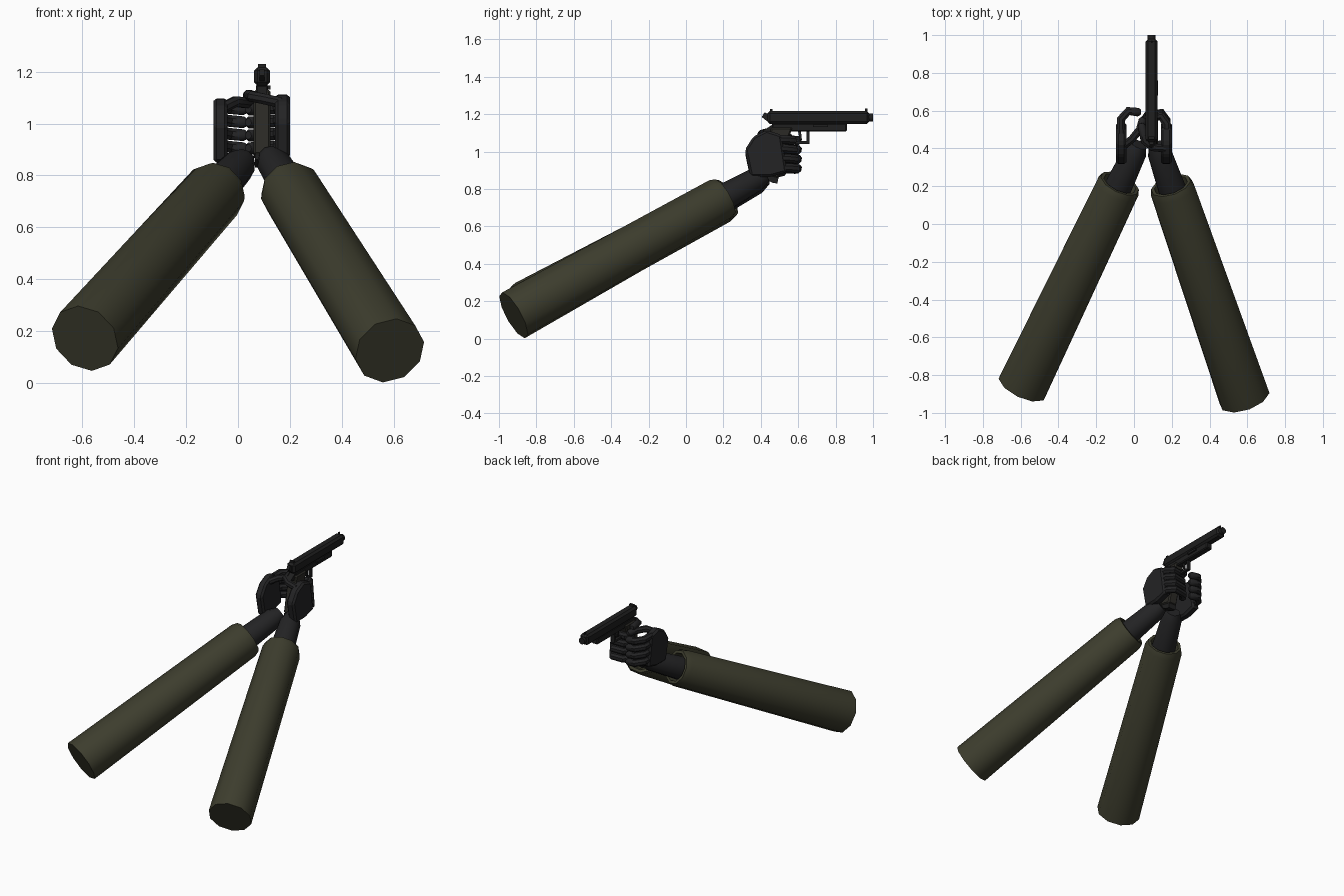
import bpy, bmesh, math
from mathutils import Vector

if "Cube" in bpy.data.objects:
    bpy.data.objects.remove(bpy.data.objects["Cube"])

def mat(name, rgb):
    m = bpy.data.materials.new(name)
    m.diffuse_color = (*rgb, 1)
    m.use_nodes = True
    m.node_tree.nodes["Principled BSDF"].inputs["Base Color"].default_value = m.diffuse_color
    return m

OLIVE = mat("olive_cloth", (0.047, 0.047, 0.027))
GLOVE = mat("black_glove", (0.017, 0.017, 0.018))
STEEL = mat("dark_steel", (0.014, 0.014, 0.014))
GRIP = mat("grip_brown", (0.024, 0.023, 0.019))

def finish(name, bm, m, smooth=None, bevel=0):
    bmesh.ops.recalc_face_normals(bm, faces=bm.faces)
    me = bpy.data.meshes.new(name)
    bm.to_mesh(me)
    bm.free()
    me.materials.append(m)
    ob = bpy.data.objects.new(name, me)
    bpy.context.collection.objects.link(ob)
    if bevel:
        b = ob.modifiers.new("bevel", 'BEVEL')
        b.width, b.segments = bevel, 1
    if smooth:
        bpy.ops.object.select_all(action='DESELECT')
        ob.select_set(True)
        bpy.context.view_layer.objects.active = ob
        bpy.ops.object.shade_smooth_by_angle(angle=math.radians(smooth))
    return ob

def rings(name, stations, m, sides, smooth=40):
    """Skin rings given as (centre, direction, radius), capped at both ends."""
    bm = bmesh.new()
    loops = []
    for c, d, r in stations:
        d = Vector(d).normalized()
        u = d.cross(Vector((0.02, 0.05, 1))).normalized()
        v = u.cross(d)
        loops.append([bm.verts.new(Vector(c) + r * (math.cos(a) * u + math.sin(a) * v))
                      for a in [2 * math.pi * (i + 0.5) / sides for i in range(sides)]])
    for a, b in zip(loops, loops[1:]):
        for i in range(sides):
            j = (i + 1) % sides
            bm.faces.new((a[i], a[j], b[j], b[i]))
    bm.faces.new(loops[0])
    bm.faces.new(loops[-1])
    return finish(name, bm, m, smooth)

def tube(name, pts, r, m, sides=8):
    """Finger-like tube with a narrowed tip."""
    p = [Vector(q) for q in pts]
    tip = (p[-1] - p[-2]).normalized()
    st = []
    for i, q in enumerate(p):
        d = (p[min(i + 1, len(p) - 1)] - q).normalized() + (q - p[max(i - 1, 0)]).normalized()
        st.append((q, d, r))
    st.append((p[-1] + tip * r * 0.6, tip, r * 0.6))
    return rings(name, st, m, sides)

def prism(name, yz, x0, x1, m, bevel=0):
    """Extrude a side-view outline across x."""
    bm = bmesh.new()
    f = bm.faces.new([bm.verts.new((x0, y, z)) for y, z in yz])
    ext = bmesh.ops.extrude_face_region(bm, geom=[f])
    bmesh.ops.translate(bm, vec=(x1 - x0, 0, 0),
                        verts=[v for v in ext["geom"] if isinstance(v, bmesh.types.BMVert)])
    return finish(name, bm, m, bevel=bevel)

def box(name, x, y, z, m, bevel=0):
    return prism(name, [(y[0], z[0]), (y[1], z[0]), (y[1], z[1]), (y[0], z[1])], *x, m, bevel)

# Sleeves with turned-in cuffs, and gloved wrists
for side, a, b in (("left", (-0.59, -0.86, 0.172), (-0.075, 0.215, 0.75)),
                   ("right", (0.585, -0.922, 0.125), (0.195, 0.205, 0.755))):
    a, b = Vector(a), Vector(b)
    d = (b - a).normalized()
    rings(side + "_sleeve", [(a, d, 0.139), (b - d * 0.035, d, 0.122), (b, d, 0.11),
                             (b, d, 0.092), (b - d * 0.05, d, 0.085)], OLIVE, 10)
    rings(side + "_wrist", [(b - d * 0.06, d, 0.078), (b + d * 0.2, d, 0.066),
                            (b + d * 0.255, d, 0.045)], GLOVE, 10)

# Palms
palm = [(0.345, 0.865), (0.315, 1.01), (0.36, 1.08), (0.43, 1.115),
        (0.51, 1.09), (0.54, 0.89), (0.45, 0.865)]
prism("right_palm", palm, 0.142, 0.20, GLOVE, 0.012)
prism("left_palm", [(y, z - 0.015) for y, z in palm], -0.095, -0.04, GLOVE, 0.012)

# Fingers: the left hand is open, the right one wraps the grip
for i in range(4):
    z, dy = 1.065 - i * 0.05, 0.006 * i
    tube(f"left_finger_{i}", [(-0.069, 0.48, z), (-0.069, 0.555, z), (-0.03, 0.598, z - 0.005),
                              (0.022, 0.592, z - 0.01)], 0.024, GLOVE)
    tube(f"right_finger_{i}", [(0.172, 0.47, z), (0.172, 0.53 + dy, z), (0.145, 0.57 + dy, z - 0.005),
                               (0.075, 0.56 + dy, z - 0.01), (0.048, 0.52 + dy, z - 0.01)], 0.025, GLOVE)

# Thumbs
tube("left_thumb", [(-0.06, 0.41, 1.06), (-0.01, 0.45, 1.085), (0.03, 0.50, 1.08), (0.045, 0.55, 1.08)],
     0.022, GLOVE)
tube("right_thumb", [(0.165, 0.40, 1.08), (0.10, 0.405, 1.095), (0.055, 0.44, 1.105), (0.04, 0.52, 1.11)],
     0.022, GLOVE)

# Pistol
box("slide", (0.062, 0.124), (0.435, 0.98), (1.147, 1.217), STEEL, 0.013)
box("frame", (0.07, 0.116), (0.46, 0.86), (1.108, 1.152), STEEL, 0.006)
prism("grip", [(0.455, 1.13), (0.57, 1.13), (0.545, 1.06), (0.495, 0.86), (0.405, 0.88)],
      0.06, 0.126, GRIP, 0.008)
prism("magazine_base", [(0.405, 0.88), (0.495, 0.86), (0.488, 0.83), (0.465, 0.832), (0.405, 0.862)],
      0.066, 0.12, STEEL)
prism("tang", [(0.41, 1.11), (0.47, 1.15), (0.52, 1.13), (0.47, 1.09)], 0.074, 0.112, STEEL)
rings("barrel", [((0.093, 0.95, 1.182), (0, 1, 0), 0.022), ((0.093, 1.0, 1.182), (0, 1, 0), 0.022)],
      STEEL, 10)
prism("hammer", [(0.405, 1.185), (0.42, 1.21), (0.45, 1.195), (0.45, 1.16), (0.43, 1.165)],
      0.083, 0.103, STEEL)
box("rear_sight", (0.078, 0.108), (0.448, 0.462), (1.21, 1.229), STEEL)
box("front_sight", (0.089, 0.097), (0.958, 0.97), (1.21, 1.23), STEEL)
box("slide_catch", (0.116, 0.126), (0.68, 0.76), (1.132, 1.146), STEEL)

# Trigger guard and trigger
box("guard_front", (0.083, 0.103), (0.645, 0.66), (1.045, 1.115), STEEL)
box("guard_bottom", (0.083, 0.103), (0.54, 0.66), (1.042, 1.056), STEEL)
prism("trigger", [(0.598, 1.112), (0.615, 1.112), (0.618, 1.065), (0.608, 1.065)], 0.087, 0.099, STEEL)
